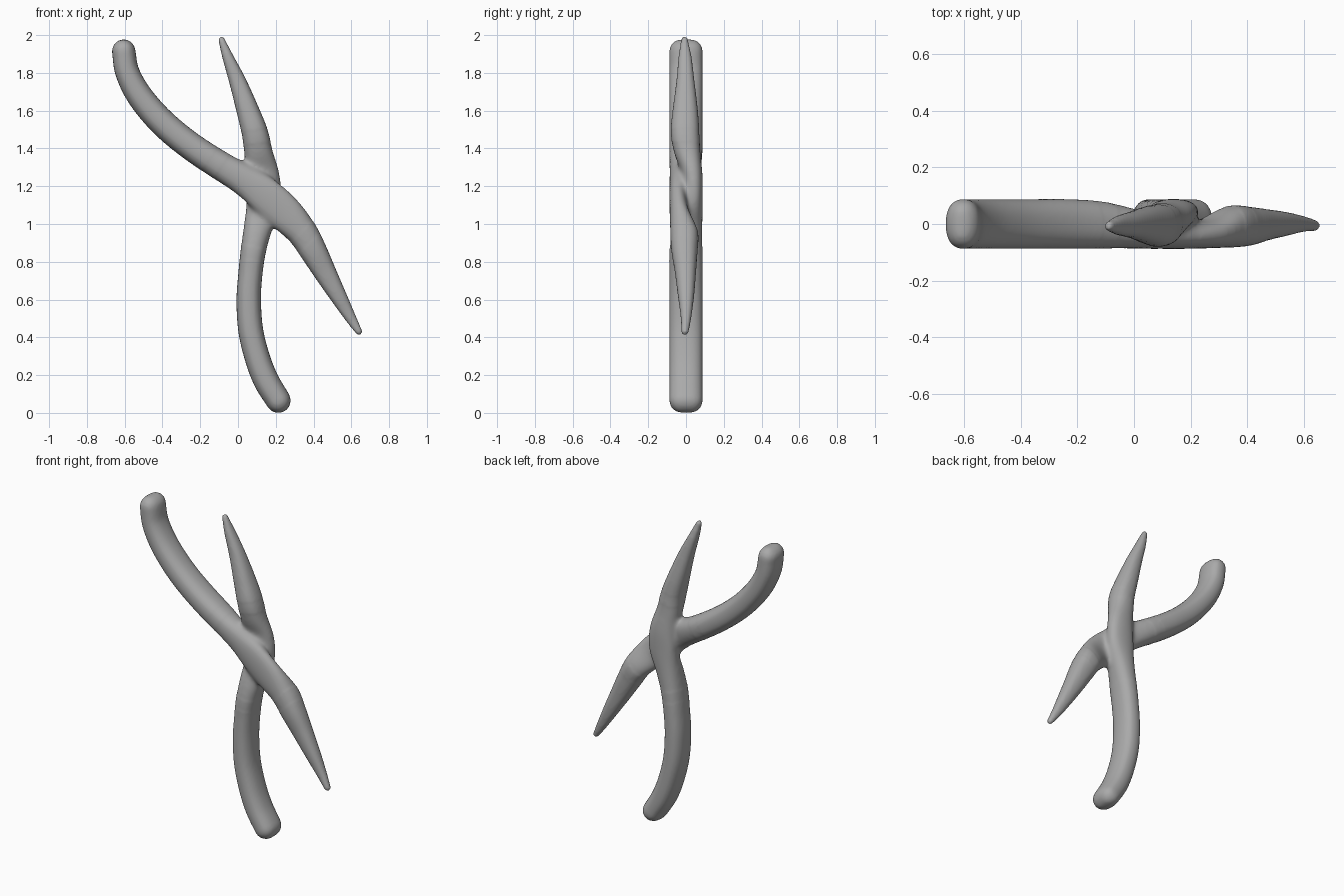
import bpy, bmesh, math
from mathutils import Vector

cube = bpy.data.objects.get("Cube")
if cube:
    bpy.data.objects.remove(cube, do_unlink=True)

# One plain grey for the whole tool
grey = bpy.data.materials.new("matte_grey")
grey.use_nodes = True
grey.diffuse_color = (0.40, 0.40, 0.40, 1)
grey.node_tree.nodes["Principled BSDF"].inputs["Base Color"].default_value = (0.40, 0.40, 0.40, 1)

SIDES, STEPS = 28, 8

# Each lever runs handle end -> pivot -> jaw tip: x, z, half width, y centre, half depth
front_lever = [
    (-0.605, 1.915, .062, 0, .088), (-0.588, 1.81, .064, 0, .088),
    (-0.535, 1.70, .068, 0, .088), (-0.455, 1.595, .071, 0, .088),
    (-0.36, 1.50, .073, 0, .088), (-0.24, 1.405, .074, 0, .088),
    (-0.10, 1.313, .077, -.005, .083), (0.03, 1.235, .085, -.022, .066),
    (0.14, 1.155, .098, -.042, .047), (0.25, 1.055, .098, -.036, .051),
    (0.34, 0.955, .082, -.010, .074), (0.40, 0.855, .072, -.008, .069),
    (0.46, 0.745, .060, -.003, .056), (0.53, 0.62, .045, 0, .043),
    (0.595, 0.505, .030, 0, .028), (0.640, 0.43, .018, -.006, .020)]
back_lever = [
    (0.213, 0.066, .066, 0, .088), (0.150, 0.17, .068, 0, .088),
    (0.103, 0.29, .067, 0, .088), (0.067, 0.44, .066, 0, .088),
    (0.057, 0.60, .065, 0, .088), (0.066, 0.74, .064, 0, .088),
    (0.083, 0.87, .068, 0, .088), (0.110, 1.00, .078, .012, .076),
    (0.137, 1.13, .092, .038, .051), (0.137, 1.25, .086, .036, .053),
    (0.110, 1.37, .077, .008, .070), (0.090, 1.48, .070, -.005, .076),
    (0.052, 1.60, .060, -.004, .067), (-0.002, 1.755, .045, -.003, .048),
    (-0.052, 1.88, .030, -.005, .035), (-0.087, 1.975, .017, -.008, .018)]


def smooth_path(points):
    """Catmull-Rom interpolation of every station value."""
    p = [Vector(q) for q in points]
    p = [2 * p[0] - p[1]] + p + [2 * p[-1] - p[-2]]
    out = []
    for i in range(1, len(p) - 2):
        a, b, c, d = p[i - 1:i + 3]
        for k in range(STEPS):
            t = k / STEPS
            out.append(0.5 * (2 * b + (c - a) * t + (2 * a - 5 * b + 4 * c - d) * t * t
                              + (3 * b - a - 3 * c + d) * t ** 3))
    return out + [p[-2]]


def add_lever(bm, points):
    path = smooth_path(points)
    stations = []
    for i, s in enumerate(path):
        a, b = path[max(i - 1, 0)], path[min(i + 1, len(path) - 1)]
        stations.append((s, Vector((b[0] - a[0], 0, b[1] - a[1])).normalized(), 0.0, 1.0))
    # rounded ends with a flat middle across the depth
    angles = [math.radians(a) for a in (18, 36, 54, 70, 83)]
    first, last = stations[0], stations[-1]
    for a in angles:
        stations.insert(0, (first[0], first[1], -math.sin(a), math.cos(a)))
        stations.append((last[0], last[1], math.sin(a), math.cos(a)))
    rings = []
    for s, direction, push, scale in stations:
        x, z, half, y, depth = s
        across = Vector((direction.z, 0, -direction.x))
        centre = Vector((x, y, z)) + direction * push * half
        w, d = half * scale, max(depth - half * (1 - scale), depth * 0.15)
        ring = []
        for k in range(SIDES):
            t = 2 * math.pi * k / SIDES
            c, n = math.cos(t), math.sin(t)
            u = math.copysign(abs(c) ** 0.85, c) * w
            v = math.copysign(abs(n) ** 0.85, n) * d
            ring.append(bm.verts.new(centre + across * u + Vector((0, v, 0))))
        rings.append(ring)
    for r, q in zip(rings, rings[1:]):
        for k in range(SIDES):
            j = (k + 1) % SIDES
            bm.faces.new((r[k], r[j], q[j], q[k]))
    bm.faces.new(rings[0])
    bm.faces.new(rings[-1])


# Two crossing levers, lapped at the pivot
bm = bmesh.new()
add_lever(bm, front_lever)
add_lever(bm, back_lever)
bmesh.ops.recalc_face_normals(bm, faces=bm.faces)
mesh = bpy.data.meshes.new("pliers_body")
bm.to_mesh(mesh)
bm.free()
body = bpy.data.objects.new("pliers_body", mesh)
bpy.context.collection.objects.link(body)

# Fuse them into one skin
remesh = body.modifiers.new("fuse", 'REMESH')
remesh.mode = 'VOXEL'
remesh.voxel_size = 0.009
fused = bpy.data.meshes.new_from_object(body.evaluated_get(bpy.context.evaluated_depsgraph_get()))
body.modifiers.clear()

# Melt the joint around the pivot, and lightly relax the rest
bm = bmesh.new()
bm.from_mesh(fused)
pivot = Vector((0.14, 0, 1.15))
joint = [v for v in bm.verts if (v.co - pivot).length < 0.36]
core = [v for v in bm.verts if (v.co - pivot).length < 0.29]
for verts, passes in ((bm.verts[:], 2), (joint, 8), (core, 14)):
    for _ in range(passes):
        bmesh.ops.smooth_vert(bm, verts=verts, factor=0.5,
                              use_axis_x=True, use_axis_y=True, use_axis_z=True)
bm.to_mesh(fused)
bm.free()
body.data = fused
fused.name = "pliers_body"
fused.materials.clear()
fused.materials.append(grey)
for poly in fused.polygons:
    poly.use_smooth = True
    poly.material_index = 0
